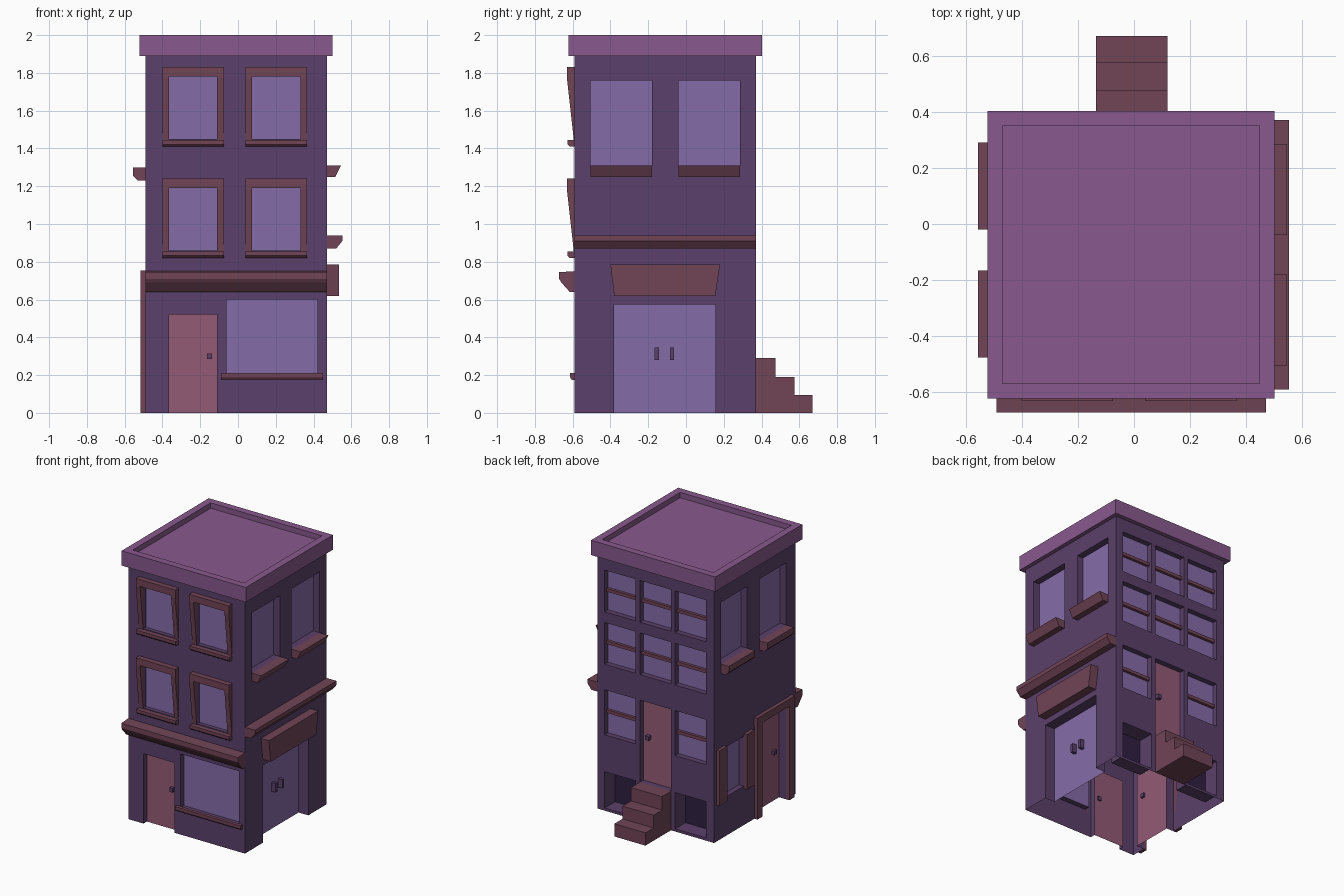
import bpy, bmesh

if "Cube" in bpy.data.objects:
    bpy.data.objects.remove(bpy.data.objects["Cube"])

# Colours
def material(name, rgb):
    m = bpy.data.materials.new(name)
    m.diffuse_color = (*[(c / 255) ** 2.2 for c in rgb], 1)
    m.use_nodes = True
    m.node_tree.nodes["Principled BSDF"].inputs["Base Color"].default_value = m.diffuse_color
    return m

WALL = material("wall_purple", (91, 66, 106))
ROOF = material("roof_violet", (135, 90, 140))
GLASS = material("glass_lilac", (132, 107, 167))
TRIM = material("trim_maroon", (112, 70, 87))
DOOR = material("door_pink", (146, 91, 117))
DARK = material("basement_dark", (50, 36, 68))

def finish(name, bm, mat):
    mesh = bpy.data.meshes.new(name)
    bm.to_mesh(mesh)
    bm.free()
    mesh.materials.append(mat)
    ob = bpy.data.objects.new(name, mesh)
    bpy.context.collection.objects.link(ob)
    return ob

def prism(name, profile, axis, a, b, mat):
    """Extrude a profile along x (points are y,z) or along y (points are x,z)."""
    bm = bmesh.new()
    place = (lambda p, t: (t, *p)) if axis == "x" else (lambda p, t: (p[0], t, p[1]))
    ends = [[bm.verts.new(place(p, t)) for p in profile] for t in (a, b)]
    for e in ends:
        bm.faces.new(e)
    n = len(profile)
    for i in range(n):
        j = (i + 1) % n
        bm.faces.new((ends[0][i], ends[0][j], ends[1][j], ends[1][i]))
    bmesh.ops.recalc_face_normals(bm, faces=bm.faces)
    return finish(name, bm, mat)

def box(name, x0, x1, y0, y1, z0, z1, mat):
    return prism(name, [(y0, z0), (y1, z0), (y1, z1), (y0, z1)], "x", x0, x1, mat)

def wall(name, at, u0, u1, top, flip, openings):
    """Flat wall with recessed openings: (part, u0, u1, v0, v1, depth, material)."""
    bm = bmesh.new()

    def quad(target, pts):
        vs = [target.verts.new(at(*p)) for p in pts]
        target.faces.new(vs[::-1] if flip else vs)

    us = sorted({u0, u1, *[w for o in openings for w in o[1:3]]})
    vs = sorted({0, top, *[w for o in openings for w in o[3:5]]})
    for a, b in zip(us, us[1:]):
        for c, d in zip(vs, vs[1:]):
            mu, mv = (a + b) / 2, (c + d) / 2
            if not any(o[1] < mu < o[2] and o[3] < mv < o[4] for o in openings):
                quad(bm, [(a, c, 0), (b, c, 0), (b, d, 0), (a, d, 0)])
    for part, a, b, c, d, depth, mat in openings:
        ring = [(a, c), (b, c), (b, d), (a, d)]
        for i in range(4):
            p, q = ring[i], ring[(i + 1) % 4]
            if i == 0 and c == 0:
                continue
            quad(bm, [(*p, 0), (*q, 0), (*q, depth), (*p, depth)])
        panel = bmesh.new()
        quad(panel, [(*p, depth) for p in ring])
        finish(part, panel, mat)
    bmesh.ops.remove_doubles(bm, verts=bm.verts, dist=1e-4)
    bmesh.ops.dissolve_limit(bm, angle_limit=0.01, verts=bm.verts, edges=bm.edges)
    finish(name, bm, WALL)

X0, X1, Y0, Y1, H = -0.49, 0.47, -0.59, 0.37, 1.89

# Front wall with four windows, door and shop window
front = [("front_door", -0.365, -0.11, 0, 0.52, 0.04, DOOR),
         ("shop_window", -0.06, 0.42, 0.20, 0.60, 0.04, GLASS)]
for x in (-0.365, 0.075):
    for z in (0.86, 1.45):
        front.append(("front_window", x, x + 0.255, z, z + 0.33, 0.03, GLASS))
wall("front_wall", lambda u, v, d: (u, Y0 + d, v), X0, X1, H, False, front)

# Front window frames, leaning out towards the top
for x in (-0.40, 0.04):
    for z in (0.82, 1.41):
        side = [(Y0, z + 0.42), (-0.63, z + 0.42), (-0.63, z + 0.36),
                (Y0 - 0.004, z + 0.035), (Y0, z + 0.035)]
        for sx in (x, x + 0.29):
            prism("window_frame_side", side, "x", sx, sx + 0.035, TRIM)
        box("window_frame_top", x + 0.035, x + 0.29, -0.63, Y0, z + 0.37, z + 0.42, TRIM)
        prism("window_sill", [(Y0, z), (-0.615, z), (-0.627, z + 0.012),
                              (-0.627, z + 0.035), (Y0, z + 0.035)], "x", x, x + 0.325, TRIM)
prism("shop_sill", [(Y0, 0.175), (-0.605, 0.175), (-0.615, 0.19), (-0.615, 0.21), (Y0, 0.21)],
      "x", -0.09, 0.45, TRIM)
prism("front_cornice", [(Y0, 0.64), (-0.615, 0.64), (-0.66, 0.69), (-0.672, 0.71),
                        (-0.672, 0.745), (Y0, 0.75)], "x", X0, X1, TRIM)
box("front_knob", -0.163, -0.137, -0.575, -0.54, 0.285, 0.315, WALL)

# Right wall with two windows and a double door
right = [("double_door", -0.38, 0.155, 0, 0.575, 0.08, GLASS)]
for y in (-0.505, -0.04):
    right.append(("right_window", y, y + 0.325, 1.31, 1.76, 0.05, GLASS))
    prism("right_sill", [(X1, 1.31), (0.545, 1.31), (0.515, 1.25), (X1, 1.25)],
          "y", y, y + 0.325, TRIM)
wall("right_wall", lambda u, v, d: (X1 - d, u, v), Y0, Y1, H, False, right)
prism("right_ledge", [(X1, 0.94), (0.552, 0.94), (0.552, 0.91), (0.52, 0.87), (X1, 0.87)],
      "y", Y0, Y1, TRIM)
awning = prism("awning", [(X1, 0.62), (0.535, 0.62), (0.535, 0.785), (X1, 0.785)],
               "y", -0.40, 0.18, TRIM)
for v in awning.data.vertices:  # narrow the lower edge
    if v.co.z < 0.7:
        v.co.y += 0.02 if v.co.y < 0 else -0.025
for y in (-0.155, -0.075):
    box("double_door_handle", 0.38, 0.425, y - 0.011, y + 0.011, 0.28, 0.345, WALL)

# Back wall with barred windows, raised door and basement openings
back = [("back_door", -0.135, 0.12, 0.29, 0.90, 0.04, DOOR)]
for x, rows in ((0.155, (0.565, 1.09, 1.48)), (-0.135, (1.09, 1.48)), (-0.425, (0.565, 1.09, 1.48))):
    for z in rows:
        top = z + (0.335 if z < 1 else 0.31)
        back.append(("back_window", x, x + 0.255, z, top, 0.04, GLASS))
        mid = (z + top) / 2
        box("window_bar", x, x + 0.255, Y1 - 0.045, Y1 - 0.02, mid - 0.012, mid + 0.012, TRIM)
    if len(rows) == 3:
        back.append(("basement_opening", x, x + 0.255, 0.02, 0.29, 0.12, DARK))
wall("back_wall", lambda u, v, d: (u, Y1 - d, v), X0, X1, H, True, back)
box("back_knob", 0.055, 0.085, 0.32, 0.36, 0.61, 0.64, WALL)
prism("back_steps", [(Y1, 0), (0.67, 0), (0.67, 0.095), (0.575, 0.095), (0.575, 0.19),
                     (0.475, 0.19), (0.475, 0.29), (Y1, 0.29)], "x", -0.135, 0.12, TRIM)

# Left wall with two windows, shuttered window and framed door
left = [("left_door", -0.48, -0.165, 0, 0.70, 0.06, DOOR),
        ("shuttered_window", 0.02, 0.25, 0.29, 0.66, 0.04, GLASS)]
for y in (-0.475, -0.02):
    left.append(("left_window", y, y + 0.31, 1.30, 1.76, 0.05, GLASS))
    prism("left_sill", [(X0, 1.30), (-0.555, 1.30), (-0.555, 1.255), (-0.53, 1.23), (X0, 1.23)],
          "y", y, y + 0.31, TRIM)
wall("left_wall", lambda u, v, d: (X0 + d, u, v), Y0, Y1, H, True, left)
for y in (-0.07, 0.25):
    box("shutter", -0.515, X0, y, y + 0.09, 0.27, 0.68, TRIM)
for y in (-0.54, -0.165):
    box("door_frame_leg", -0.515, X0, y, y + 0.06, 0, 0.70, TRIM)
box("door_frame_lintel", -0.517, X0, -0.545, -0.10, 0.70, 0.755, TRIM)
box("left_knob", -0.45, -0.415, -0.425, -0.395, 0.35, 0.38, WALL)

# Roof slab with a sunken top
roof = box("roof", -0.522, 0.50, -0.622, 0.402, H, 2.0, ROOF)
bm = bmesh.new()
bm.from_mesh(roof.data)
bm.faces.ensure_lookup_table()
top = max(bm.faces, key=lambda f: f.calc_center_median().z)
bmesh.ops.inset_region(bm, faces=[top], thickness=0.075)
bmesh.ops.inset_region(bm, faces=[top], thickness=0.0, depth=-0.04)
bm.to_mesh(roof.data)
bm.free()
